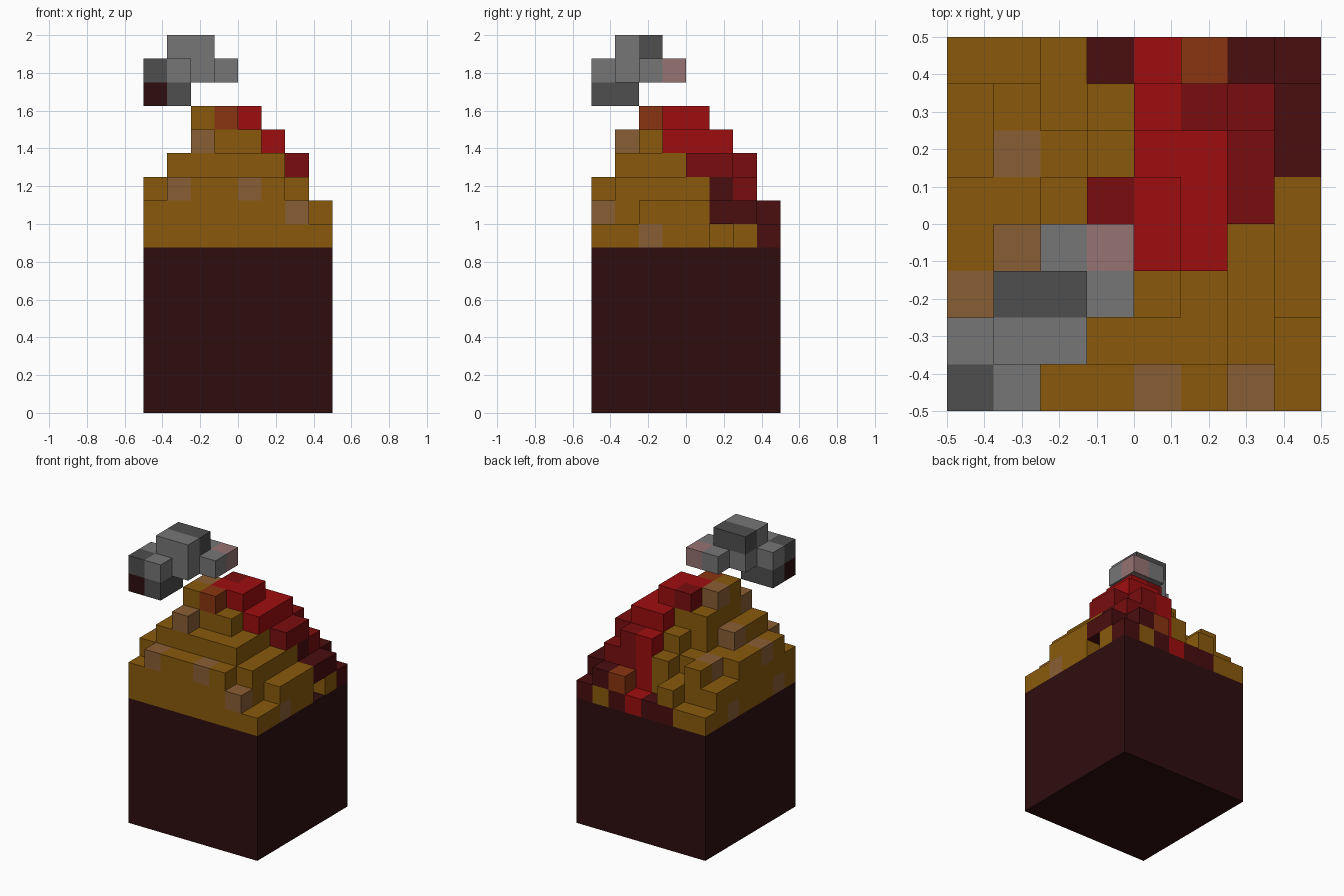
import bpy, bmesh
from mathutils import Vector

if "Cube" in bpy.data.objects:
    bpy.data.objects.remove(bpy.data.objects["Cube"], do_unlink=True)

U = 0.125  # size of one block


def material(name, rgb):
    lin = [((c / 255 + 0.055) / 1.055) ** 2.4 if c > 10 else c / 255 / 12.92 for c in rgb]
    m = bpy.data.materials.new(name)
    m.use_nodes = True
    m.diffuse_color = (*lin, 1)
    m.node_tree.nodes["Principled BSDF"].inputs["Base Color"].default_value = (*lin, 1)
    return m


MATS = {
    "K": material("dark_maroon", (46, 13, 15)),
    "B": material("earth_brown", (138, 90, 12)),
    "T": material("dusty_tan", (138, 94, 52)),
    "O": material("burnt_orange", (138, 52, 16)),
    "R": material("hot_red", (158, 13, 15)),
    "M": material("cooling_red", (122, 13, 15)),
    "D": material("dark_red", (74, 13, 15)),
    "G": material("smoke_grey", (118, 118, 118)),
    "S": material("dark_grey", (78, 78, 78)),
    "P": material("pinkish_grey", (150, 114, 114)),
}

# Column tops in blocks (hex digits) and top block colours, front row first
HEIGHTS = ["9aaaaa98", "abcbbba8", "abddcba9", "abdddca9",
           "aacddcb9", "9aabccb9", "9a9abba9", "88988998"]
COLOURS = ["BTBBTBTB", "BBTBBBBB", "TBBOBBBB", "BTTRRRBB",
           "BBBMRRMB", "BTBBRRMD", "BBBBRMMD", "BBBDRODD"]
BASE_TOP = 7

cells = {}
for j in range(8):
    for i in range(8):
        top = int(HEIGHTS[j][i], 16)
        for k in range(BASE_TOP, top):
            cells[i, j, k] = COLOURS[j][i] if k == top - 1 else "B"

# Lava running down the back, and tan patches on the sides
cells.update({(4, 6, k): "R" for k in range(7, 11)})
cells.update({(5, 6, 9): "M", (6, 5, 9): "D", (6, 6, 8): "D", (6, 5, 8): "D",
              (5, 7, 7): "D", (2, 7, 7): "D",
              (0, 5, 7): "T", (0, 1, 7): "T", (7, 2, 7): "T"})
del cells[7, 5, 7]  # small hollow under the lava ledge

# Smoke layers, each listed front row first
SMOKE = {13: ["KS..", "SS..", "....", "...."],
         14: ["SG..", "GGG.", ".GGG", "..GP"],
         15: ["....", ".GG.", ".SS.", "...."]}
smoke = {(i, j, k): c for k, rows in SMOKE.items()
         for j, row in enumerate(rows) for i, c in enumerate(row) if c != "."}


def build_blocks(name, part, solid):
    """Mesh the exposed faces of a set of blocks; solid holds all neighbours."""
    keys = sorted(set(part.values()))
    mesh = bpy.data.meshes.new(name)
    for key in keys:
        mesh.materials.append(MATS[key])
    bm = bmesh.new()
    for cell, key in part.items():
        centre = Vector(cell) + Vector((0.5, 0.5, 0.5))
        for axis in range(3):
            for sign in (-1, 1):
                n = Vector((0, 0, 0))
                n[axis] = sign
                neighbour = tuple(int(a + b) for a, b in zip(cell, n))
                if neighbour in solid:
                    continue
                u, v = Vector((0, 0, 0)), Vector((0, 0, 0))
                u[(axis + 1) % 3] = 0.5
                v[(axis + 2) % 3] = 0.5 * sign
                mid = centre + n * 0.5
                corners = [mid - u - v, mid + u - v, mid + u + v, mid - u + v]
                face = bm.faces.new([bm.verts.new((p - Vector((4, 4, 0))) * U) for p in corners])
                face.material_index = keys.index(key)
    bmesh.ops.remove_doubles(bm, verts=bm.verts, dist=0.0001)
    bm.to_mesh(mesh)
    bm.free()
    obj = bpy.data.objects.new(name, mesh)
    bpy.context.collection.objects.link(obj)
    return obj


# Square base
bpy.ops.mesh.primitive_cube_add(size=1, location=(0, 0, BASE_TOP * U / 2))
base = bpy.context.object
base.name = "base_block"
base.scale = (1, 1, BASE_TOP * U)
base.data.materials.append(MATS["K"])

# Mountain, lava and smoke
floor = {(i, j, BASE_TOP - 1) for i in range(8) for j in range(8)}
solid = set(cells) | floor
build_blocks("mountain_slope", {c: m for c, m in cells.items() if m in "BT"}, solid)
build_blocks("lava_flow", {c: m for c, m in cells.items() if m in "ORMD"}, solid)
build_blocks("smoke_cloud", smoke, set(smoke))
